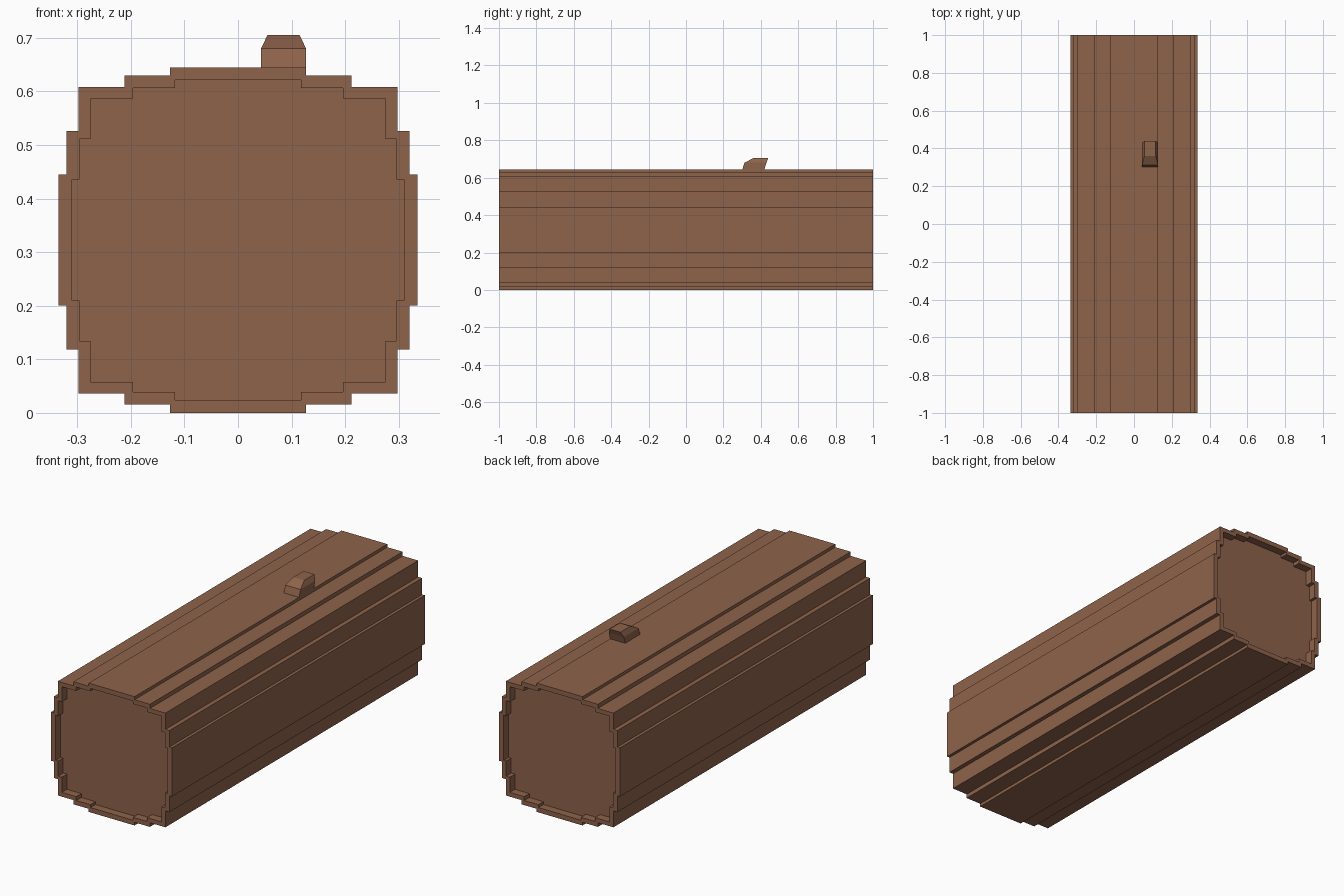
import bpy, bmesh

cube = bpy.data.objects.get("Cube")
if cube:
    bpy.data.objects.remove(cube, do_unlink=True)

bark = bpy.data.materials.new("brown bark")
bark.use_nodes = True
BROWN = (0.27, 0.125, 0.07, 1)
bark.diffuse_color = BROWN
bark.node_tree.nodes["Principled BSDF"].inputs["Base Color"].default_value = BROWN

MID = 0.3225
RECESS = 0.04
# Stepped quarter outline: (half width, half height), from the side to the top
QUARTER = [(0.335, 0.122), (0.32, 0.122), (0.32, 0.204), (0.298, 0.204),
           (0.298, 0.286), (0.212, 0.286), (0.212, 0.307), (0.127, 0.307),
           (0.127, MID)]


def outline():
    """Mirror the quarter into a full counter-clockwise loop."""
    top = QUARTER + [(-x, z) for x, z in reversed(QUARTER)]
    return top + [(-x, -z) for x, z in top]


def loft(name, rings):
    """Skin a list of equal-length point rings and close both ends."""
    bm = bmesh.new()
    loops = [[bm.verts.new(p) for p in ring] for ring in rings]
    for a, b in zip(loops, loops[1:]):
        for i in range(len(a)):
            j = (i + 1) % len(a)
            bm.faces.new((a[i], a[j], b[j], b[i]))
    bm.faces.new(loops[0])
    bm.faces.new(loops[-1])
    bmesh.ops.recalc_face_normals(bm, faces=bm.faces)
    mesh = bpy.data.meshes.new(name)
    bm.to_mesh(mesh)
    bm.free()
    mesh.materials.append(bark)
    obj = bpy.data.objects.new(name, mesh)
    bpy.context.collection.objects.link(obj)
    return obj


# Log: recessed cap, rim and outer bark at each end
sections = [(-1 + RECESS, 0.925), (-1, 0.925), (-1, 1),
            (1, 1), (1, 0.925), (1 - RECESS, 0.925)]
loft("log", [[(x * s, y, MID + z * s) for x, z in outline()] for y, s in sections])

# Branch stub: tapered block leaning towards the back
STUB_X = 0.085
stub = [(0.64, 0.30, 0.418, 0.042), (0.68, 0.313, 0.43, 0.042),
        (0.705, 0.36, 0.44, 0.03)]
loft("branch_stub", [[(STUB_X - w, y0, z), (STUB_X + w, y0, z),
                      (STUB_X + w, y1, z), (STUB_X - w, y1, z)]
                     for z, y0, y1, w in stub])
